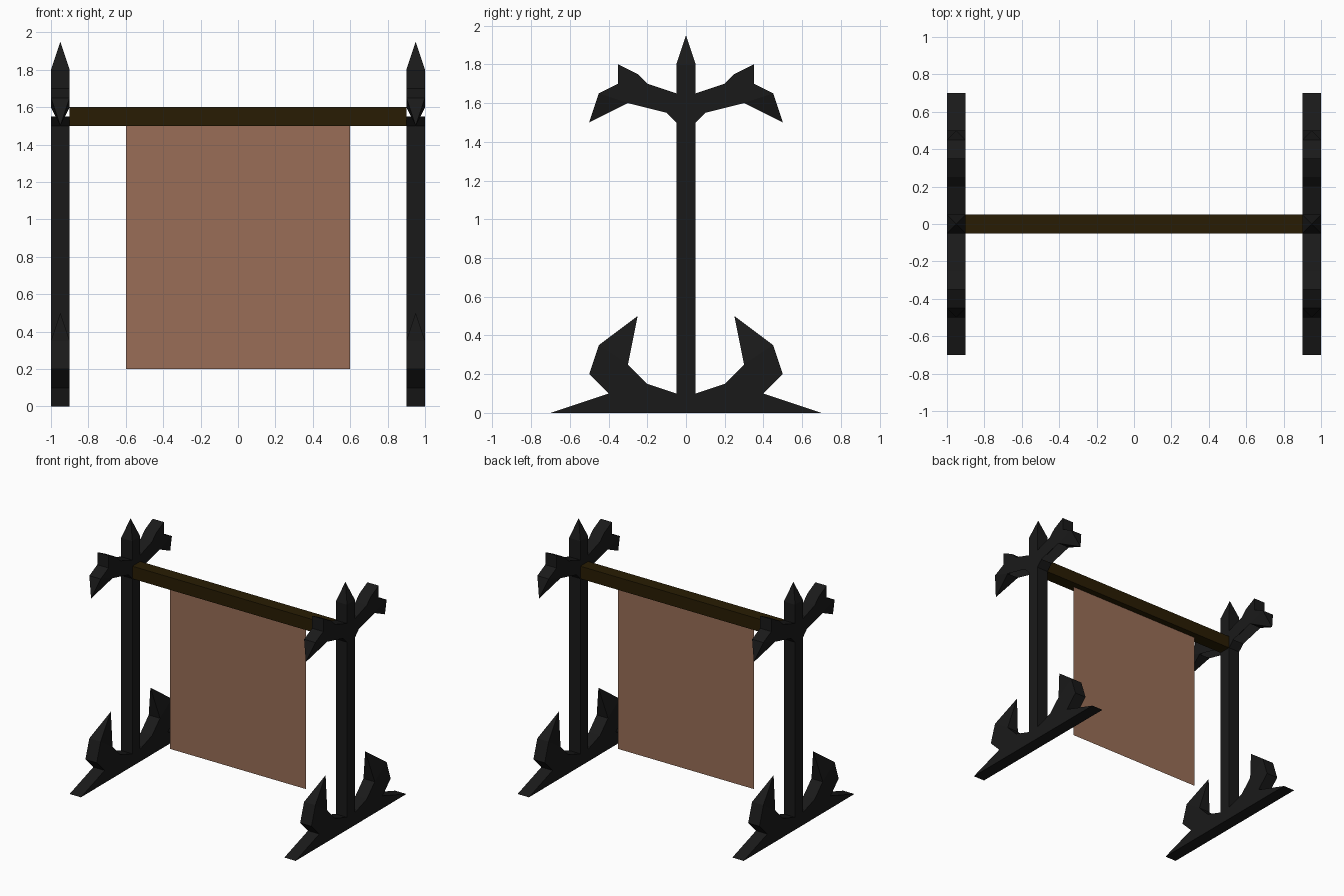
import bpy
import bmesh

cube = bpy.data.objects.get("Cube")
if cube:
    bpy.data.objects.remove(cube, do_unlink=True)


def make_material(name, color):
    mat = bpy.data.materials.new(name)
    mat.use_nodes = True
    mat.diffuse_color = (*color, 1)
    bsdf = mat.node_tree.nodes["Principled BSDF"]
    bsdf.inputs["Base Color"].default_value = (*color, 1)
    bsdf.inputs["Roughness"].default_value = 0.9
    return mat


iron = make_material("black iron", (0.01, 0.01, 0.01))
wood = make_material("dark wood", (0.022, 0.012, 0.001))
cloth = make_material("brown cloth", (0.32, 0.155, 0.095))


def finish(name, bm, mat):
    mesh = bpy.data.meshes.new(name)
    bm.to_mesh(mesh)
    bm.free()
    mesh.materials.append(mat)
    obj = bpy.data.objects.new(name, mesh)
    bpy.context.collection.objects.link(obj)
    return obj


# Half outline of a stand (y, z), going up from the foot.
# A third item marks the edge that follows: a tip point, or "open" for no face.
HALF = [
    # foot and claw
    (0.7, 0), (0.4, 0.1), (0.5, 0.2), (0.45, 0.35, (0.25, 0.5)),
    (0.3, 0.25), (0.2, 0.15), (0.05, 0.1),
    # post and branching arm
    (0.05, 1.5), (0.1, 1.55, "open"), (0.3, 1.6, (0.5, 1.5)),
    (0.45, 1.65), (0.35, 1.7), (0.35, 1.8), (0.25, 1.75), (0.2, 1.7),
    (0.05, 1.65),
    # spire
    (0.05, 1.8, (0, 1.95)),
]


def full_outline():
    """Mirror the half outline, giving points and the mark of each edge."""
    points = [p[:2] for p in HALF]
    marks = [p[2] if len(p) > 2 else None for p in HALF]
    mirrored = [(-y, z) for y, z in reversed(points)]
    back = [(-m[0], m[1]) if isinstance(m, tuple) else m
            for m in reversed(marks[:-1])]
    return points + mirrored, marks + back + [None]


def make_stand(name, x, half_width=0.05):
    points, marks = full_outline()
    bm = bmesh.new()
    low = [bm.verts.new((x - half_width, y, z)) for y, z in points]
    high = [bm.verts.new((x + half_width, y, z)) for y, z in points]
    caps = [bm.faces.new(high), bm.faces.new(low[::-1])]
    for i, mark in enumerate(marks):
        j = (i + 1) % len(points)
        quad = [low[i], low[j], high[j], high[i]]
        if mark is None:
            bm.faces.new(quad)
        elif mark != "open":
            # four triangles meeting at a sharp point
            apex = bm.verts.new((x, *mark))
            for k in range(4):
                # the edge shared with the outline closes the cap side
                bm.faces.new((quad[k], quad[(k + 1) % 4], apex))
    # concave caps need valid normals before they are split
    bm.normal_update()
    bmesh.ops.triangulate(bm, faces=caps, ngon_method="EAR_CLIP")
    return finish(name, bm, iron)


make_stand("left_stand", 0.95)
make_stand("right_stand", -0.95)

# Crossbar between the stands
bm = bmesh.new()
bmesh.ops.create_cube(bm, size=1)
bmesh.ops.scale(bm, vec=(1.8, 0.1, 0.1), verts=bm.verts)
bmesh.ops.translate(bm, vec=(0, 0, 1.55), verts=bm.verts)
finish("crossbar", bm, wood)

# Hanging cloth sheet
bm = bmesh.new()
corners = [(-0.6, 0.2), (0.6, 0.2), (0.6, 1.5), (-0.6, 1.5)]
bm.faces.new([bm.verts.new((x, 0, z)) for x, z in corners])
finish("hanging_cloth", bm, cloth)
